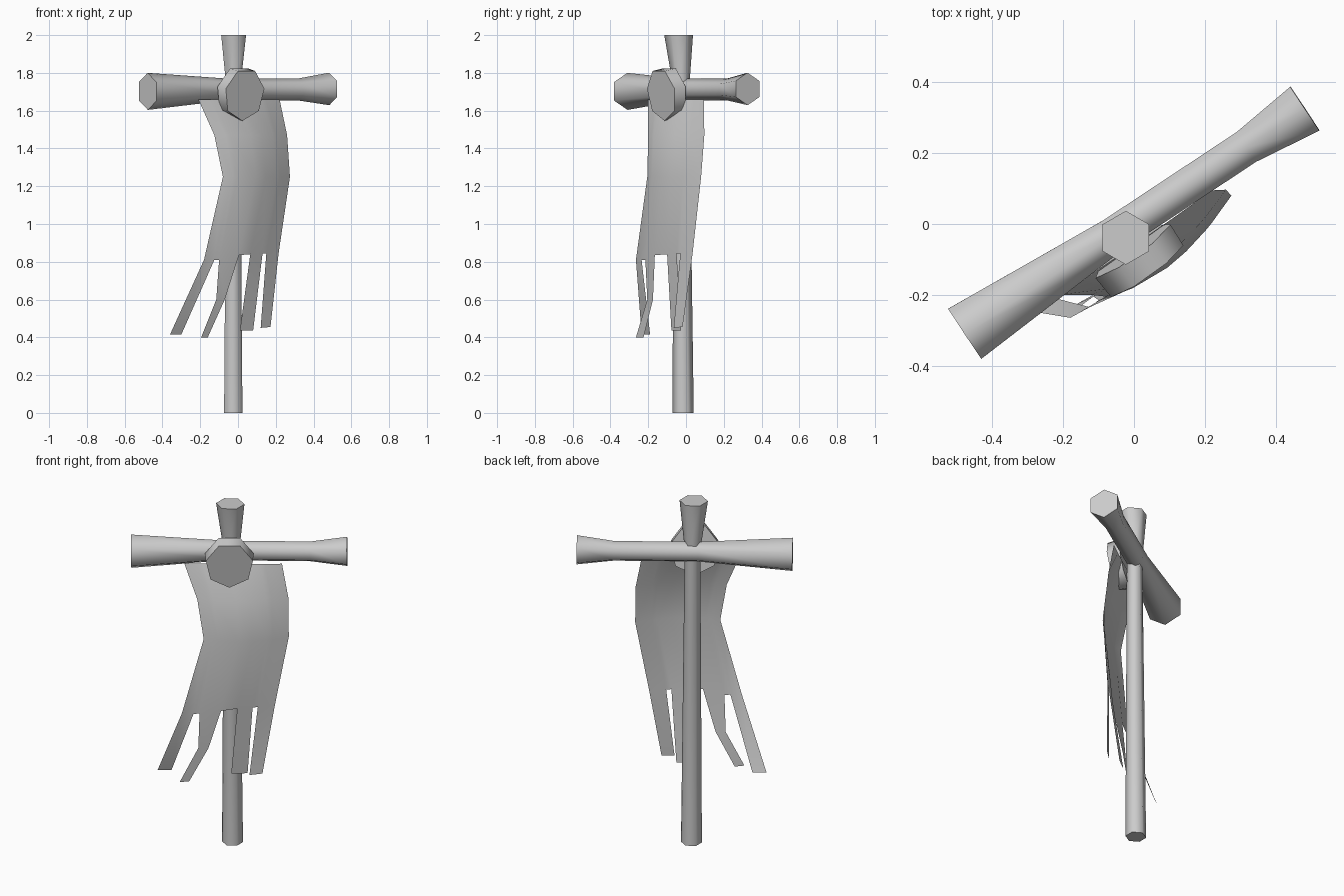
import bpy, math
from mathutils import Vector

cube = bpy.data.objects.get("Cube")
if cube:
    bpy.data.objects.remove(cube, do_unlink=True)

grey = bpy.data.materials.new("plain_grey")
grey.use_nodes = True
grey.diffuse_color = (0.6, 0.6, 0.6, 1)
grey.node_tree.nodes["Principled BSDF"].inputs["Base Color"].default_value = (0.6, 0.6, 0.6, 1)


def add_object(name, verts, faces):
    mesh = bpy.data.meshes.new(name)
    mesh.from_pydata(verts, [], faces)
    mesh.materials.append(grey)
    obj = bpy.data.objects.new(name, mesh)
    bpy.context.collection.objects.link(obj)
    bpy.ops.object.select_all(action='DESELECT')
    bpy.context.view_layer.objects.active = obj
    obj.select_set(True)
    bpy.ops.object.shade_smooth_by_angle(angle=math.radians(65))
    return obj


def loft(name, rings, sides, ref, axis=None, width=1.0):
    """Capped prism through (centre, radius) rings, with one corner towards ref."""
    centres = [Vector(c) for c, r in rings]
    axis = (axis or centres[-1] - centres[0]).normalized()
    v = Vector(ref)
    v = (v - axis * v.dot(axis)).normalized()
    u = v.cross(axis)
    verts = []
    for c, (_, r) in zip(centres, rings):
        for i in range(sides):
            t = math.tau * i / sides
            verts.append(c + v * r * math.cos(t) - u * r * width * math.sin(t))
    faces = [[k * sides + i, k * sides + (i + 1) % sides,
              (k + 1) * sides + (i + 1) % sides, (k + 1) * sides + i]
             for k in range(len(rings) - 1) for i in range(sides)]
    last = (len(rings) - 1) * sides
    faces.append(list(reversed(range(sides))))
    faces.append(list(range(last, last + sides)))
    return add_object(name, verts, faces)


# Upright post, pinched where the bar crosses it
loft("post", [((-0.025, -0.015, 0), 0.056),
              ((-0.025, -0.025, 1.72), 0.042),
              ((-0.023, -0.039, 2), 0.076)], 6, (0, 1, 0), Vector((0, 0, 1)))

# Crossbar with flared ends
loft("crossbar", [((-0.478, -0.31, 1.702), 0.098),
                  ((-0.06, -0.032, 1.712), 0.058),
                  ((0.318, 0.218, 1.712), 0.058),
                  ((0.483, 0.326, 1.715), 0.086)], 6, (0, 0, 1))

# Seven-sided head plate, nodding slightly downwards
facing = Vector((0.58, -0.81, -0.14)).normalized()
front = Vector((0.035, -0.13, 1.685))
loft("head", [(front - facing * 0.07, 0.145), (front, 0.14)], 7, (0, 0, -1), facing, 0.92)

# Torn cloth: rows given by left, middle and right points
hem = [(-0.18, -0.265, 0.81), (-0.125, -0.235, 0.81), (-0.1, -0.215, 0.81),
       (0.005, -0.165, 0.835), (0.065, -0.1, 0.84), (0.13, -0.05, 0.845),
       (0.15, -0.03, 0.845), (0.215, 0.035, 0.845)]
rows = [((-0.21, -0.2, 1.66), (0.0, -0.06, 1.66), (0.22, 0.095, 1.66)),
        ((-0.125, -0.2, 1.47), (0.08, -0.1, 1.47), (0.26, 0.097, 1.47)),
        ((-0.08, -0.205, 1.25), (0.105, -0.115, 1.25), (0.275, 0.08, 1.25))]
columns = len(hem)
verts = []
for left, mid, right in rows:
    l, m, r = Vector(left), Vector(mid), Vector(right)
    for p in hem:
        t = (p[0] - hem[0][0]) / (hem[-1][0] - hem[0][0])
        verts.append(l * (1 - t) * (1 - 2 * t) + m * 4 * t * (1 - t) + r * t * (2 * t - 1))
verts += [Vector(p) for p in hem]
faces = [[k * columns + i, (k + 1) * columns + i,
          (k + 1) * columns + i + 1, k * columns + i + 1]
         for k in range(len(rows)) for i in range(columns - 1)]

# Hanging strips, each a chain of edge pairs below its piece of the hem
strips = [
    [((-0.36, -0.235, 0.415), (-0.3, -0.19, 0.415))],
    [((-0.115, -0.205, 0.6), (-0.07, -0.175, 0.6)),
     ((-0.195, -0.265, 0.4), (-0.16, -0.225, 0.4))],
    [((0.01, -0.077, 0.435), (0.08, -0.025, 0.435))],
    [((0.12, -0.065, 0.45), (0.172, -0.018, 0.455))],
]
for s, chain in enumerate(strips):
    a = len(rows) * columns + 2 * s
    b = a + 1
    for pl, pr in chain:
        n = len(verts)
        verts += [Vector(pl), Vector(pr)]
        faces.append([a, n, n + 1, b])
        a, b = n, n + 1
add_object("torn_cloth", verts, faces)
